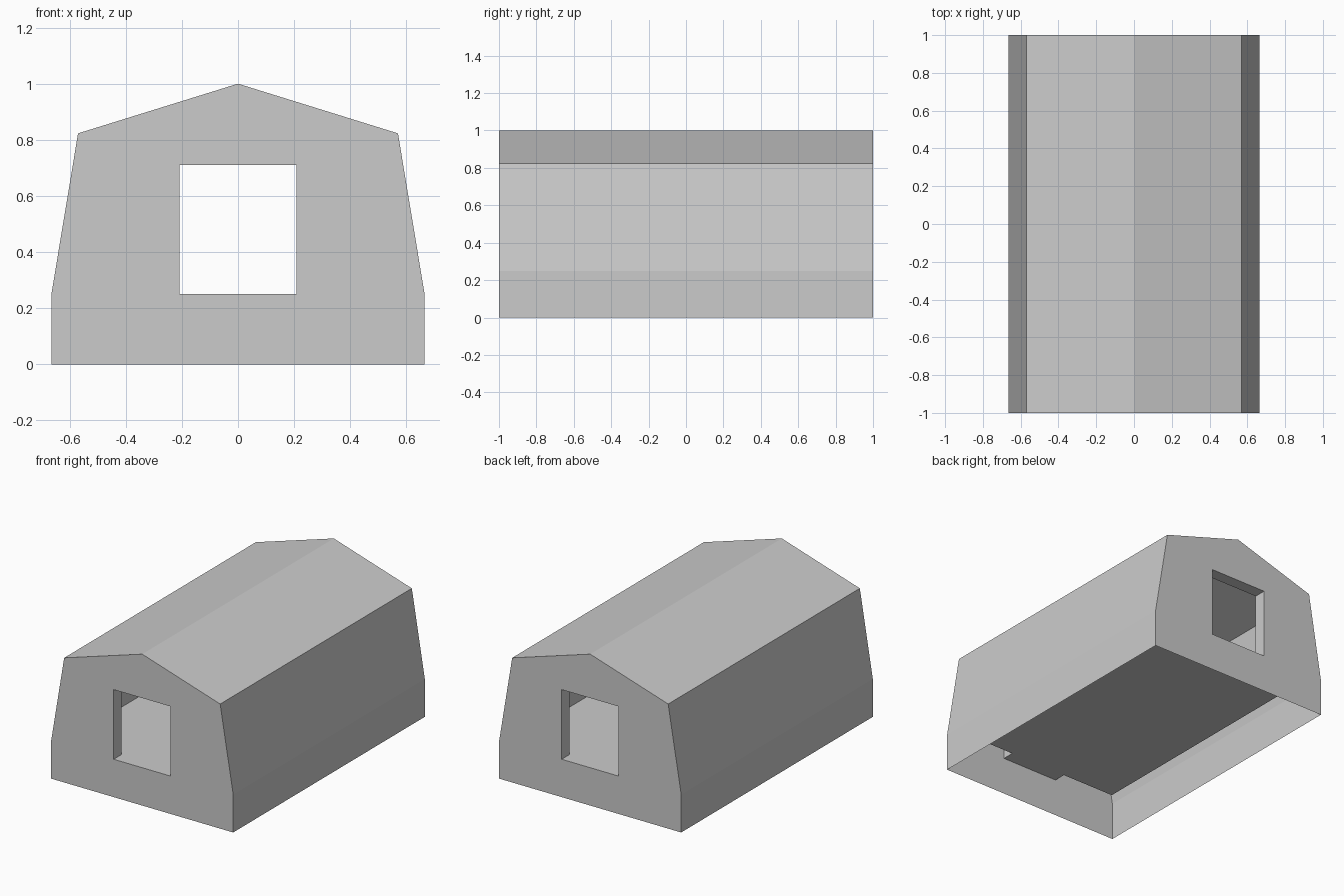
import bpy
import bmesh

cube = bpy.data.objects.get("Cube")
if cube:
    bpy.data.objects.remove(cube, do_unlink=True)

# One plain grey for the whole building
GREY = (0.6, 0.6, 0.6, 1.0)
grey = bpy.data.materials.new("plain_grey")
grey.use_nodes = True
grey.diffuse_color = GREY
grey.node_tree.nodes["Principled BSDF"].inputs["Base Color"].default_value = GREY

HALF_LENGTH = 1.0
WALL = 0.08
SILL, HEAD, HALF_OPENING = 0.25, 0.71, 0.208
INNER_END = HALF_LENGTH - WALL

# Right half cross-sections (x, z), from the base up to the ridge
OUTER = [(0.665, 0), (0.665, SILL), (0.57, 0.823), (0, 1)]
INNER = [(0.593, SILL), (0.505, 0.765), (0, 0.92)]


def mirrored(points):
    return [(-x, z) for x, z in reversed(points)]


def add_strip(bm, points, y0, y1):
    """Sweep an open cross-section along y."""
    for (xa, za), (xb, zb) in zip(points, points[1:]):
        corners = [(xa, y0, za), (xb, y0, zb), (xb, y1, zb), (xa, y1, za)]
        bm.faces.new([bm.verts.new(c) for c in corners])


def add_gables(bm, half, y_end):
    """Close both ends with two halves that meet around the opening."""
    for y in (-y_end, y_end):
        for side in (-1, 1):
            bm.faces.new([bm.verts.new((side * x, y, z)) for x, z in half])


def finish(name, bm, inward):
    bmesh.ops.remove_doubles(bm, verts=bm.verts, dist=0.0001)
    bmesh.ops.recalc_face_normals(bm, faces=bm.faces)
    if inward:
        bmesh.ops.reverse_faces(bm, faces=bm.faces)
    mesh = bpy.data.meshes.new(name)
    bm.to_mesh(mesh)
    bm.free()
    mesh.materials.append(grey)
    obj = bpy.data.objects.new(name, mesh)
    bpy.context.collection.objects.link(obj)


# Outer shell: walls, roof and gables, open underneath
bm = bmesh.new()
add_strip(bm, OUTER + mirrored(OUTER[:-1]), -HALF_LENGTH, HALF_LENGTH)
opening = [(0, HEAD), (HALF_OPENING, HEAD), (HALF_OPENING, SILL), (0, SILL)]
add_gables(bm, [(0, 0)] + OUTER + opening, HALF_LENGTH)
finish("outer_shell", bm, False)

# Inner room: raised floor, walls and ceiling
bm = bmesh.new()
floor_edge = [(-HALF_OPENING, SILL), (HALF_OPENING, SILL)]
room = floor_edge + INNER + mirrored(INNER[:-1]) + floor_edge[:1]
add_strip(bm, room, -INNER_END, INNER_END)
add_gables(bm, INNER + opening[:-1], INNER_END)
finish("inner_room", bm, True)

# Window linings through the thickness of each gable
for name, side in (("front_window_lining", -1), ("back_window_lining", 1)):
    bm = bmesh.new()
    ring = floor_edge + [(HALF_OPENING, HEAD), (-HALF_OPENING, HEAD)] + floor_edge[:1]
    add_strip(bm, ring, side * INNER_END, side * HALF_LENGTH)
    finish(name, bm, True)
